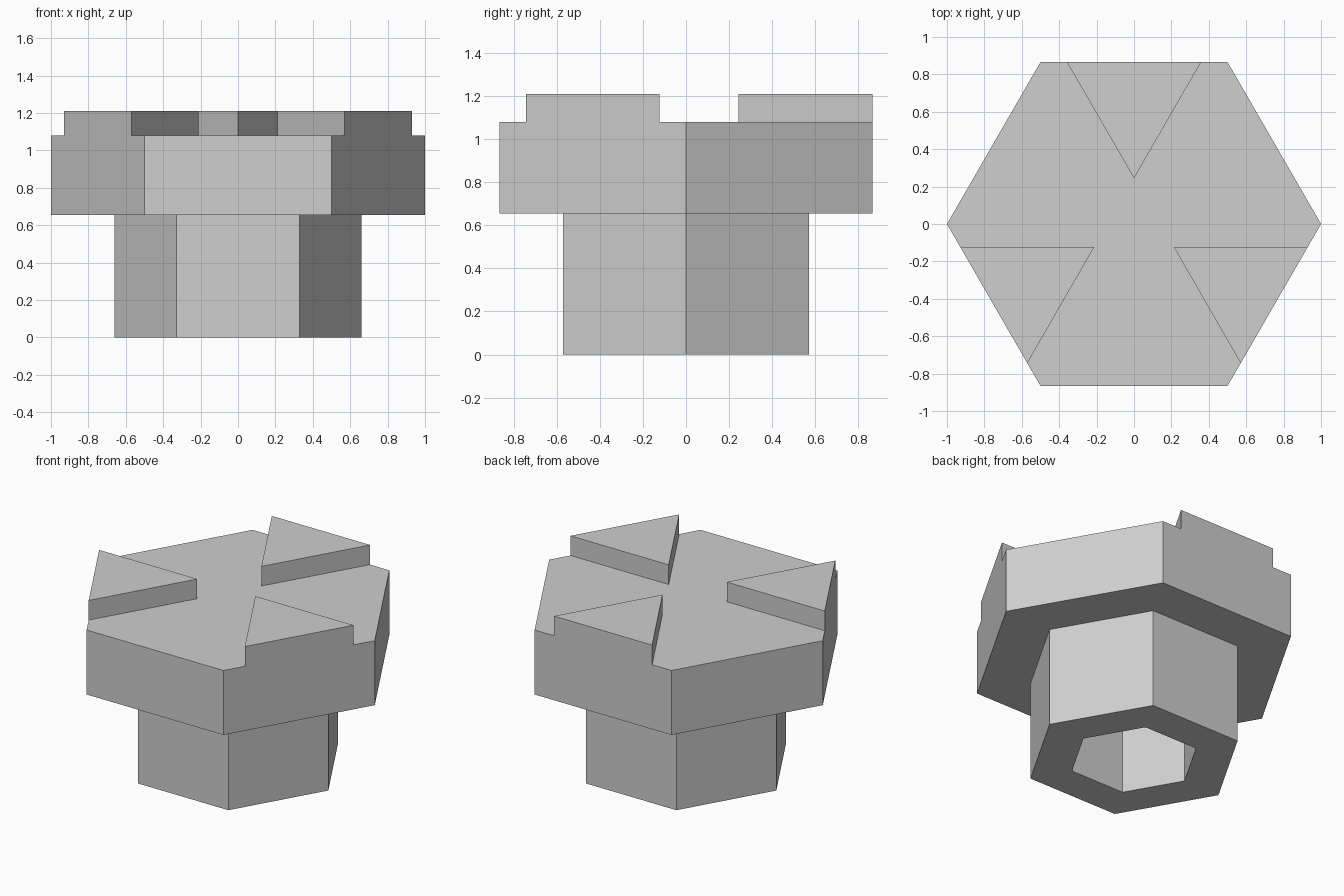
import bpy, bmesh, math

if "Cube" in bpy.data.objects:
    bpy.data.objects.remove(bpy.data.objects["Cube"])

steel = bpy.data.materials.new("light grey")
steel.diffuse_color = (0.62, 0.62, 0.62, 1)
steel.use_nodes = True
steel.node_tree.nodes["Principled BSDF"].inputs["Base Color"].default_value = steel.diffuse_color

HEAD_Z, DECK_Z, TOP_Z = 0.655, 1.081, 1.211
APOTHEM = math.sqrt(3) / 2


def hexagon(radius):
    return [(radius * math.cos(math.radians(60 * i)),
             radius * math.sin(math.radians(60 * i))) for i in range(6)]


def make_object(name, bm):
    bmesh.ops.recalc_face_normals(bm, faces=bm.faces)
    mesh = bpy.data.meshes.new(name)
    bm.to_mesh(mesh)
    bm.free()
    mesh.materials.append(steel)
    obj = bpy.data.objects.new(name, mesh)
    bpy.context.collection.objects.link(obj)
    return obj


def prism(name, outline, z0, z1):
    bm = bmesh.new()
    face = bm.faces.new([bm.verts.new((x, y, z0)) for x, y in outline])
    top = bmesh.ops.extrude_face_region(bm, geom=[face], use_keep_orig=True)
    verts = [v for v in top["geom"] if isinstance(v, bmesh.types.BMVert)]
    bmesh.ops.translate(bm, verts=verts, vec=(0, 0, z1 - z0))
    return make_object(name, bm)


def tube(name, outer, inner, z0, z1):
    bm = bmesh.new()
    loops = [[bm.verts.new((x, y, z)) for x, y in outline]
             for outline, z in ((outer, z0), (outer, z1), (inner, z1), (inner, z0))]
    n = len(outer)
    for k in range(4):
        a, b = loops[k], loops[(k + 1) % 4]
        for i in range(n):
            j = (i + 1) % n
            bm.faces.new((a[i], a[j], b[j], b[i]))
    return make_object(name, bm)


# Wide hexagonal head
prism("head", hexagon(1.0), HEAD_Z, DECK_Z)

# Narrow stem with a hexagonal socket running up to the head
tube("stem", hexagon(0.66), hexagon(0.395), 0.0, HEAD_Z)

# Three triangular ridges, flush with every other side of the head
for i in range(3):
    a = math.radians(120 * i)
    c, s = math.cos(a), math.sin(a)
    triangle = [(0, 0.245), (0.359, APOTHEM), (-0.359, APOTHEM)]
    prism(f"ridge_{i + 1}", [(x * c - y * s, x * s + y * c) for x, y in triangle],
          DECK_Z, TOP_Z)
